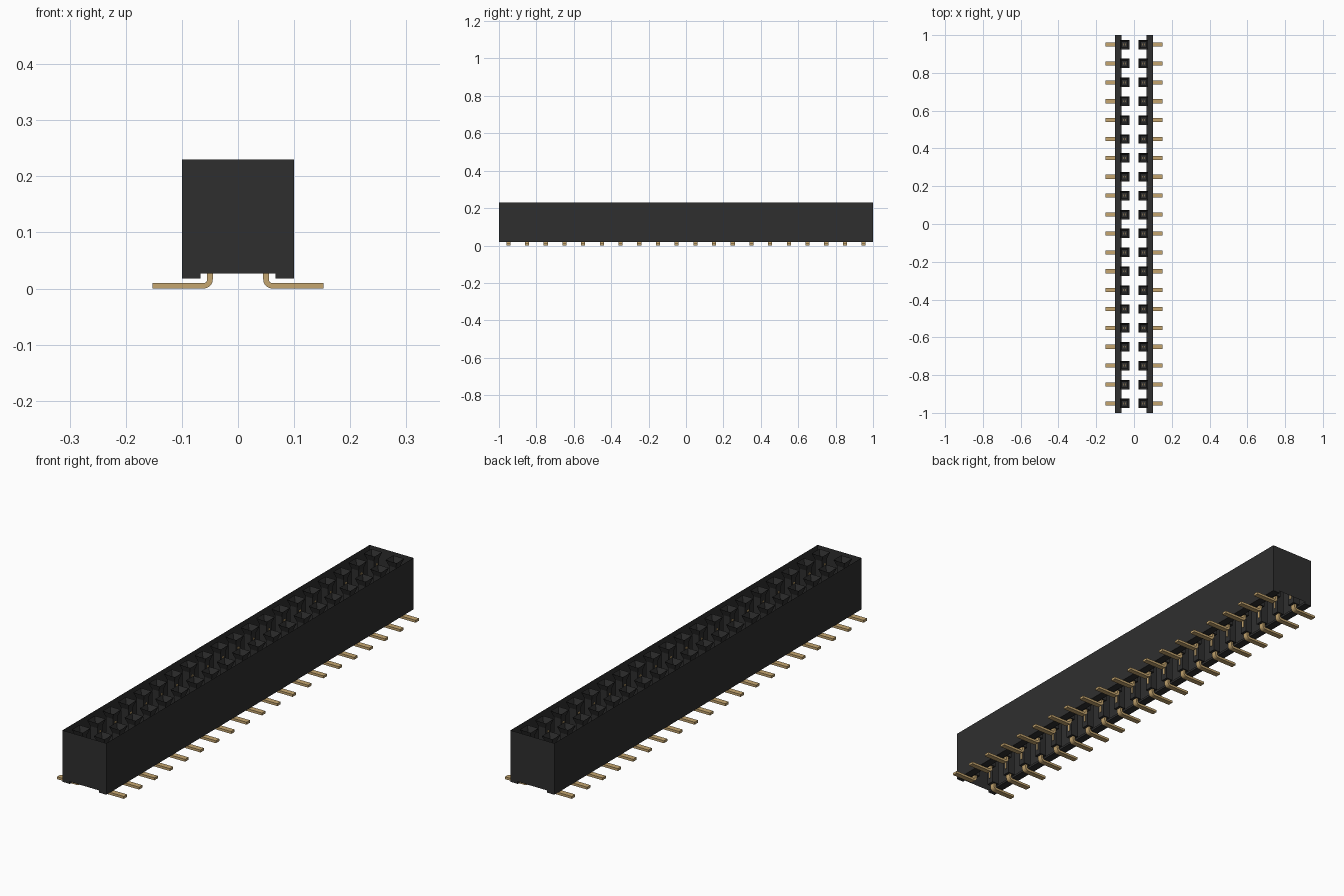
import bpy, bmesh, math

cube = bpy.data.objects.get("Cube")
if cube:
    bpy.data.objects.remove(cube, do_unlink=True)


def material(name, rgb, roughness):
    m = bpy.data.materials.new(name)
    m.use_nodes = True
    m.diffuse_color = (*rgb, 1)
    bsdf = m.node_tree.nodes["Principled BSDF"]
    bsdf.inputs["Base Color"].default_value = (*rgb, 1)
    bsdf.inputs["Roughness"].default_value = roughness
    return m


black = material("black plastic", (0.028, 0.028, 0.028), 0.6)
gold = material("gold contact", (0.56, 0.38, 0.16), 0.5)

TOP, FOOT, STEP = 0.23, 0.018, 0.027
HALF, INNER, ROW = 0.10, 0.067, 0.05
PITCH, COUNT = 0.1, 20
STATIONS = [(side, (i - (COUNT - 1) / 2) * PITCH)
            for side in (-1, 1) for i in range(COUNT)]


def finish(bm, name, mat):
    mesh = bpy.data.meshes.new(name)
    bm.to_mesh(mesh)
    bm.free()
    mesh.materials.append(mat)
    ob = bpy.data.objects.new(name, mesh)
    bpy.context.collection.objects.link(ob)
    return ob


def square(bm, x, y, z, r):
    return [bm.verts.new((x + sx * r, y + sy * r, z))
            for sx, sy in ((-1, -1), (1, -1), (1, 1), (-1, 1))]


def box(bm, lo, hi):
    rings = [[bm.verts.new((x, y, z)) for x, y in
              ((lo[0], lo[1]), (hi[0], lo[1]), (hi[0], hi[1]), (lo[0], hi[1]))]
             for z in (lo[2], hi[2])]
    bridge(bm, *rings)
    bm.faces.new(rings[0][::-1])
    bm.faces.new(rings[1])


def bridge(bm, a, b):
    n = len(a)
    for i in range(n):
        j = (i + 1) % n
        bm.faces.new((a[i], a[j], b[j], b[i]))


# Housing: thin outer shell with two feet, open above and below
bm = bmesh.new()
half_profile = [(HALF, TOP), (HALF, FOOT), (INNER, FOOT), (INNER, STEP)]
outline = half_profile + [(-x, z) for x, z in reversed(half_profile)]
ends = [[bm.verts.new((x, y, z)) for x, z in outline] for y in (-1, 1)]
bm.faces.new(ends[0][::-1])
bm.faces.new(ends[1])
n = len(half_profile)
for i in range(2 * n - 1):
    if i != n - 1:                      # the middle of the underside stays open
        bm.faces.new((ends[0][i], ends[0][i + 1], ends[1][i + 1], ends[1][i]))
finish(bm, "housing_shell", black)

# Sockets: a flared mouth above a narrower stem
bm = bmesh.new()
for side, y in STATIONS:
    x = side * ROW
    mouth = square(bm, x, y, TOP, 0.025)
    throat = square(bm, x, y, 0.205, 0.016)
    base = square(bm, x, y, STEP, 0.016)
    bridge(bm, throat, mouth)
    bridge(bm, base, throat)
    bm.faces.new(throat)
    bm.faces.new(base[::-1])
finish(bm, "sockets", black)

# Contact blades: slim springs beside each stem, with tips in the throat
bm = bmesh.new()
for side, y in STATIONS:
    for s in (-1, 1):
        x = side * ROW + s * 0.017
        box(bm, (x - 0.0015, y - 0.004, 0.05), (x + 0.0015, y + 0.004, 0.19))
        x = side * ROW + s * 0.006
        box(bm, (x - 0.001, y - 0.005, 0.2), (x + 0.001, y + 0.005, 0.207))
finish(bm, "contact_blades", gold)

# Leads: flat strip bent from the stem outwards to the board
THICK, WIDTH, BEND = 0.010, 0.022, 0.016
inside = ROW - THICK / 2
arc = [math.pi + math.pi / 2 * i / 5 for i in range(6)]


def bend(radius):
    return [(inside + BEND + radius * math.cos(a), BEND + radius * math.sin(a))
            for a in arc]


lead = ([(inside, 0.05)] + bend(BEND) + [(0.152, 0), (0.152, THICK)]
        + bend(BEND - THICK)[::-1] + [(inside + THICK, 0.05)])
bm = bmesh.new()
for side, y in STATIONS:
    rings = [[bm.verts.new((side * x, y + w, z)) for x, z in lead]
             for w in (-WIDTH / 2, WIDTH / 2)]
    bridge(bm, *rings)
    bm.faces.new(rings[0][::-1])
    bm.faces.new(rings[1])
bmesh.ops.recalc_face_normals(bm, faces=bm.faces)
leads = finish(bm, "leads", gold)
bpy.context.view_layer.objects.active = leads
leads.select_set(True)
bpy.ops.object.shade_smooth_by_angle(angle=math.radians(30))
